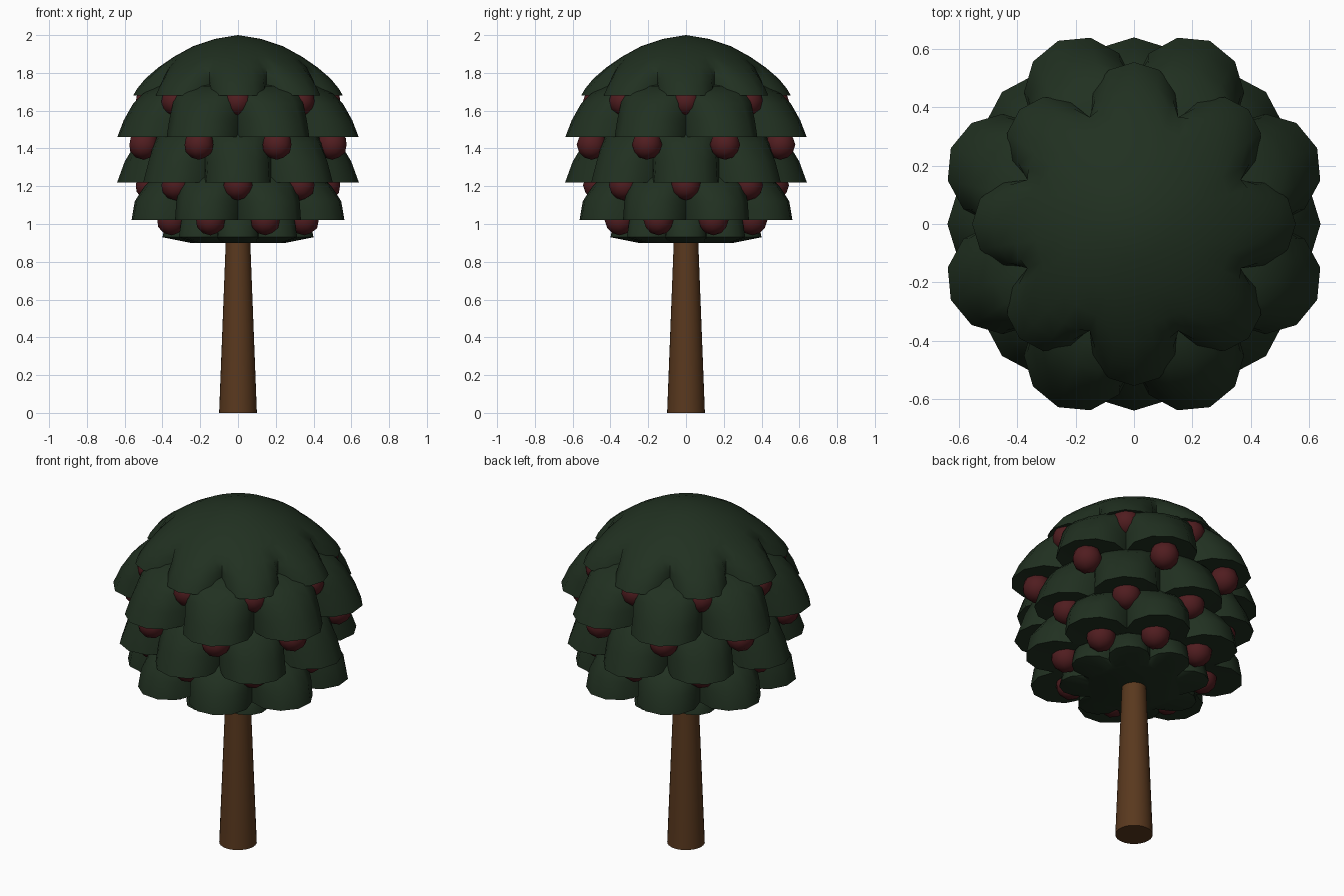
import bpy, bmesh, math
from mathutils import Matrix

if "Cube" in bpy.data.objects:
    bpy.data.objects.remove(bpy.data.objects["Cube"])


def material(name, rgb):
    m = bpy.data.materials.new(name)
    m.diffuse_color = (*rgb, 1)
    m.use_nodes = True
    m.node_tree.nodes["Principled BSDF"].inputs["Base Color"].default_value = m.diffuse_color
    return m


GREEN = material("leaf_green", (0.015, 0.03, 0.015))
RED = material("fruit_red", (0.08, 0.012, 0.014))
BROWN = material("bark_brown", (0.1, 0.04, 0.013))


def finish(bm, name, mat, angle):
    bmesh.ops.recalc_face_normals(bm, faces=bm.faces)
    me = bpy.data.meshes.new(name)
    bm.to_mesh(me)
    bm.free()
    ob = bpy.data.objects.new(name, me)
    bpy.context.collection.objects.link(ob)
    me.materials.append(mat)
    bpy.ops.object.select_all(action='DESELECT')
    ob.select_set(True)
    bpy.context.view_layer.objects.active = ob
    bpy.ops.object.shade_smooth_by_angle(angle=math.radians(angle))
    return ob


LOBES, SEG = 8, 6
HALF = math.pi / LOBES


def rim_curve(tip, turn):
    """Eight touching circular lobes as (angle, radius) pairs."""
    c, rho = 0.72 * tip, 0.28 * tip
    # arc angle at which neighbouring lobes meet
    notch = c * math.cos(HALF) + math.sqrt(rho**2 - (c * math.sin(HALF))**2)
    end = math.atan2(notch * math.sin(HALF), notch * math.cos(HALF) - c)
    pts = []
    for i in range(LOBES):
        for j in range(SEG):
            f = -end + 2 * end * j / SEG
            x, y = c + rho * math.cos(f), rho * math.sin(f)
            pts.append((math.atan2(y, x) + 2 * HALF * i + turn, math.hypot(x, y)))
    return pts, notch


def leaf_tier(name, profile, turn, under):
    """Dome that breaks into lobes toward its rim; profile is (tip radius, z)."""
    tip = profile[-1][0]
    rim, notch = rim_curve(tip, turn)
    bm = bmesh.new()
    rings = []
    for p, z in profile:
        w = (1 - min(p, notch) / p) / (1 - notch / tip)
        rings.append([bm.verts.new((p * (1 - w * (1 - r / tip)) * math.cos(a),
                                    p * (1 - w * (1 - r / tip)) * math.sin(a), z))
                      for a, r in rim])
    r0, z0 = under
    rings.append([bm.verts.new((r0 * math.cos(a), r0 * math.sin(a), z0)) for a, r in rim])
    n = len(rim)
    for lo, hi in zip(rings, rings[1:]):
        for i in range(n):
            k = (i + 1) % n
            bm.faces.new((lo[i], lo[k], hi[k], hi[i]))
    # close top with a point, bottom with a flat cap
    top = bm.verts.new((0, 0, profile[0][1] + (0.02 if turn == 0 else 0)))
    for i in range(n):
        bm.faces.new((top, rings[0][i], rings[0][(i + 1) % n]))
    bm.faces.new(rings[-1])
    return finish(bm, name, GREEN, 50)


def fruit_ring(name, radius, z, turn):
    bm = bmesh.new()
    for i in range(LOBES):
        a = 2 * HALF * i + turn
        bmesh.ops.create_icosphere(bm, subdivisions=2, radius=0.08, matrix=Matrix.Translation(
            (radius * math.cos(a), radius * math.sin(a), z)))
    return finish(bm, name, RED, 60)


# Trunk
bm = bmesh.new()
bmesh.ops.create_cone(bm, cap_ends=True, segments=32, radius1=0.1, radius2=0.062,
                      depth=0.98, matrix=Matrix.Translation((0, 0, 0.49)))
finish(bm, "trunk", BROWN, 40)

# Leaf tiers, top to bottom: profile and underside ring
tiers = [
    ([(0.12, 1.98), (0.24, 1.94), (0.34, 1.885), (0.42, 1.83), (0.49, 1.77),
      (0.535, 1.715), (0.555, 1.68)], (0.28, 1.70)),
    ([(0.25, 1.76), (0.44, 1.73), (0.52, 1.69), (0.58, 1.64), (0.64, 1.55),
      (0.68, 1.46)], (0.30, 1.48)),
    ([(0.3, 1.54), (0.46, 1.50), (0.54, 1.43), (0.60, 1.33), (0.64, 1.22)], (0.30, 1.24)),
    ([(0.28, 1.32), (0.42, 1.28), (0.52, 1.20), (0.58, 1.12), (0.60, 1.02)], (0.26, 1.04)),
    ([(0.2, 1.10), (0.31, 1.07), (0.38, 1.02), (0.40, 0.93)], (0.25, 0.90)),
]
for i, (profile, under) in enumerate(tiers):
    leaf_tier(f"leaf_tier_{i + 1}", profile, HALF * (i % 2), under)

# Fruit hanging under the tips of the upper four tiers
for i, (r, z) in enumerate([(0.465, 1.65), (0.54, 1.42), (0.465, 1.205), (0.38, 1.02)]):
    fruit_ring(f"fruit_ring_{i + 1}", r, z, HALF * (i % 2))
